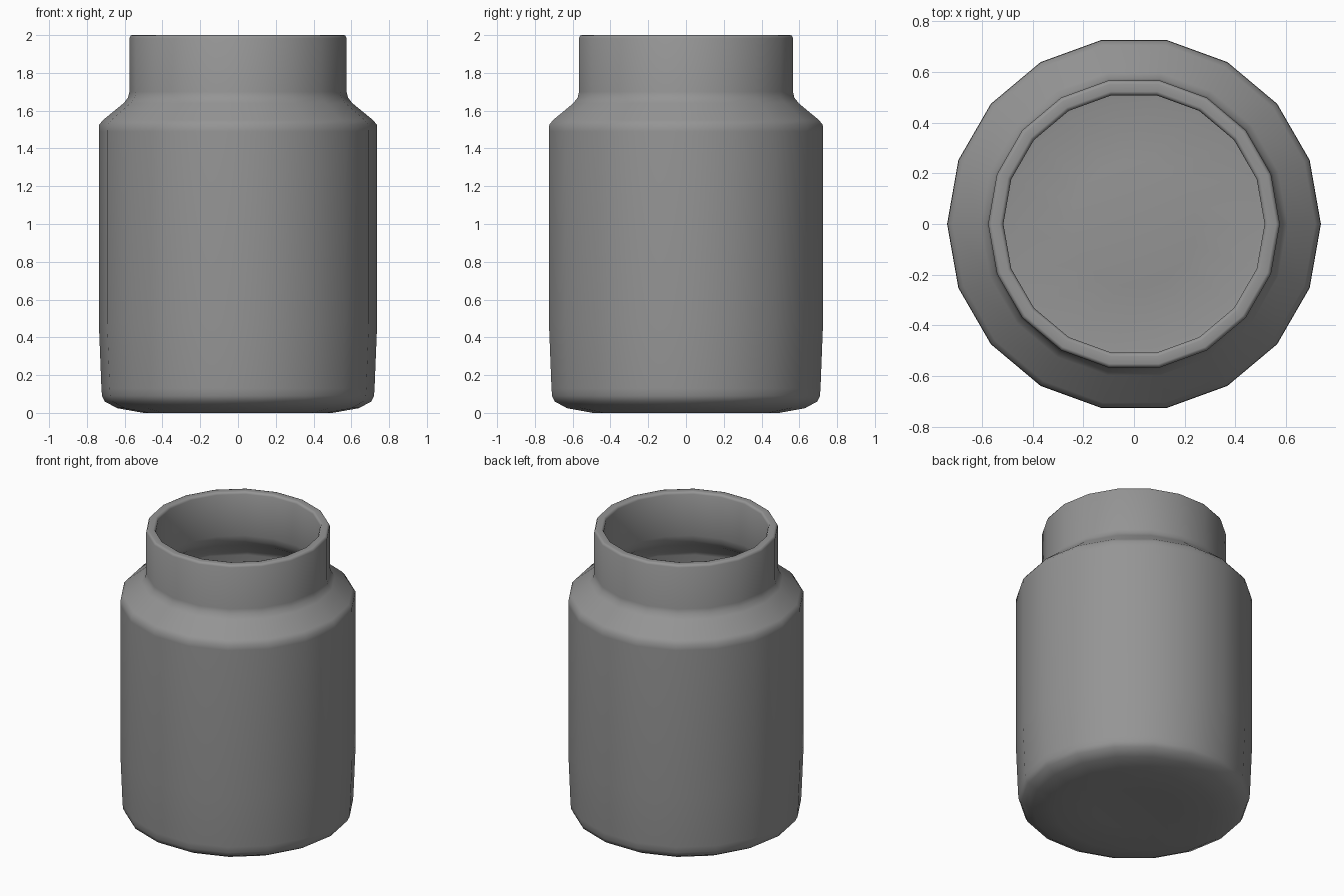
import bpy
import bmesh
import math

cube = bpy.data.objects.get("Cube")
if cube:
    bpy.data.objects.remove(cube, do_unlink=True)

SIDES = 18

# One grey material for the whole jar
grey = bpy.data.materials.new("plain grey")
grey.use_nodes = True
colour = (0.3, 0.3, 0.3, 1)
grey.diffuse_color = colour
grey.node_tree.nodes["Principled BSDF"].inputs["Base Color"].default_value = colour

# Outer wall as (radius, height), from the base centre up to the rim
outer = [
    (0, 0.02), (0.25, 0.01), (0.5, 0), (0.64, 0.025), (0.705, 0.06),
    (0.72, 0.09), (0.723, 0.13), (0.737, 0.48), (0.737, 1.49),
    (0.735, 1.525), (0.715, 1.55), (0.605, 1.64), (0.582, 1.67),
    (0.575, 1.70), (0.575, 1.985), (0.568, 1.998),
]

# Inner wall, from the rim down to the slightly domed floor
inner = [
    (0.56, 2), (0.53, 2), (0.522, 1.998), (0.515, 1.985),
    (0.515, 1.70), (0.525, 1.66), (0.55, 1.62), (0.67, 1.52),
    (0.68, 1.49), (0.68, 0.48), (0.665, 0.12), (0.62, 0.08),
    (0.5, 0.055), (0.25, 0.065), (0, 0.085),
]


def lathe(name, profile, material):
    """Turn a profile around the vertical axis into a smooth shell."""
    bm = bmesh.new()
    verts = [bm.verts.new((r, 0, z)) for r, z in profile]
    edges = [bm.edges.new(pair) for pair in zip(verts, verts[1:])]
    bmesh.ops.spin(bm, geom=verts + edges, cent=(0, 0, 0), axis=(0, 0, 1),
                   angle=math.tau, steps=SIDES)
    bmesh.ops.remove_doubles(bm, verts=bm.verts, dist=0.0005)
    bmesh.ops.recalc_face_normals(bm, faces=bm.faces)
    for face in bm.faces:
        face.smooth = True
    mesh = bpy.data.meshes.new(name)
    bm.to_mesh(mesh)
    bm.free()
    mesh.materials.append(material)
    obj = bpy.data.objects.new(name, mesh)
    bpy.context.collection.objects.link(obj)
    return obj


# Open hollow jar
lathe("jar", outer + inner, grey)
